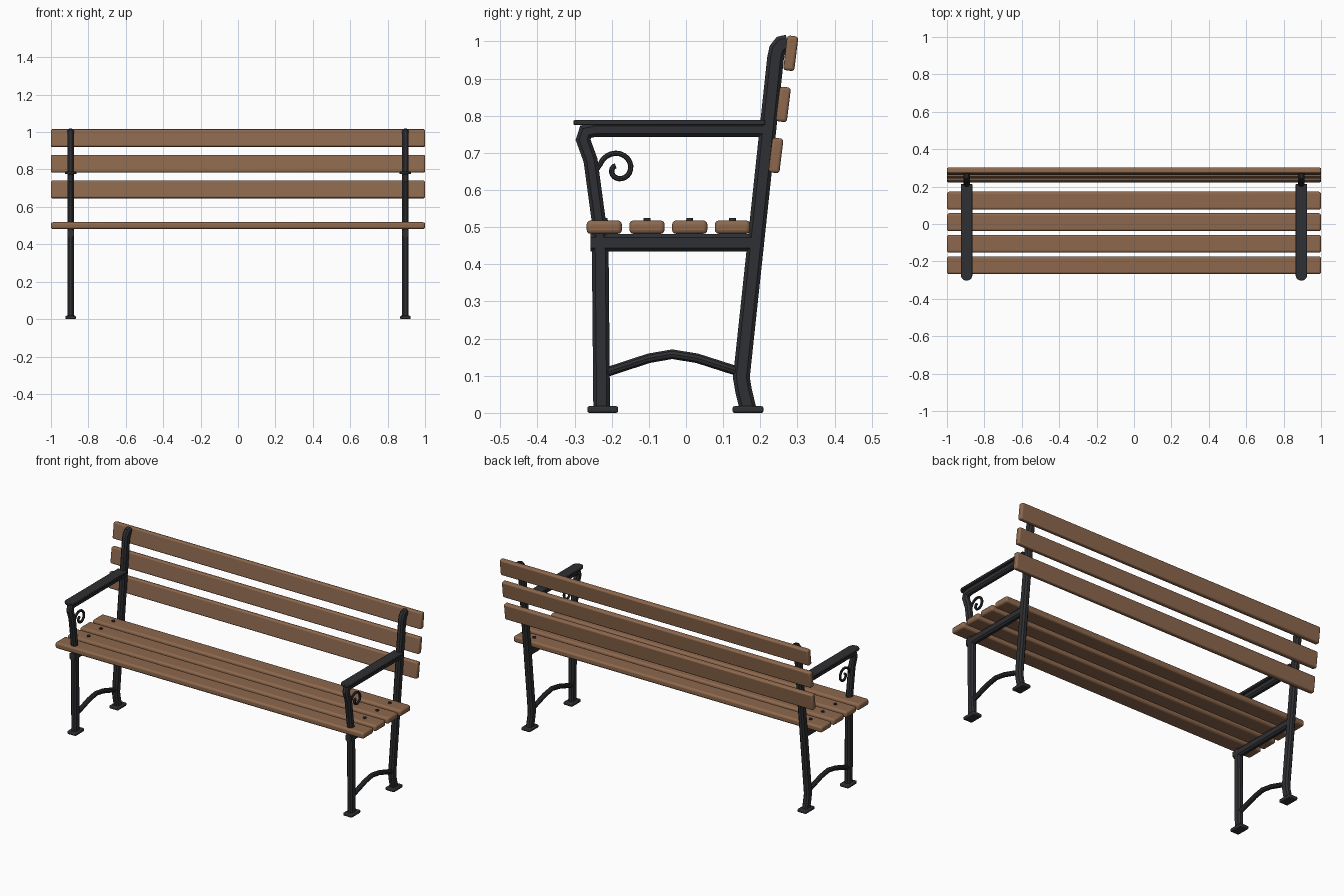
import bpy, bmesh
from math import sin, cos, pi, radians
from mathutils import Vector, Matrix

if "Cube" in bpy.data.objects:
    bpy.data.objects.remove(bpy.data.objects["Cube"])

X = 0.895  # frame position; the mirror makes the other side


def material(name, rgb):
    m = bpy.data.materials.new(name)
    m.diffuse_color = (*rgb, 1)
    m.use_nodes = True
    m.node_tree.nodes["Principled BSDF"].inputs["Base Color"].default_value = m.diffuse_color
    return m


WOOD = material("wood", (0.27, 0.14, 0.075))
IRON = material("iron", (0.028, 0.029, 0.033))


def finish(name, bm, mat, mirror=True, bevel=0.0, segments=2):
    bmesh.ops.recalc_face_normals(bm, faces=bm.faces)
    me = bpy.data.meshes.new(name)
    bm.to_mesh(me)
    bm.free()
    me.materials.append(mat)
    ob = bpy.data.objects.new(name, me)
    bpy.context.collection.objects.link(ob)
    if bevel:
        b = ob.modifiers.new("bevel", 'BEVEL')
        b.width, b.segments = bevel, segments
    if mirror:
        ob.modifiers.new("mirror", 'MIRROR')
    bpy.context.view_layer.objects.active = ob
    ob.select_set(True)
    bpy.ops.object.shade_smooth_by_angle(angle=radians(35))
    ob.select_set(False)
    return ob


def box(name, loc, size, mat, tilt=0.0, **kw):
    bm = bmesh.new()
    bmesh.ops.create_cube(bm, size=1, matrix=Matrix.Translation(loc)
                          @ Matrix.Rotation(tilt, 4, 'X') @ Matrix.Diagonal((*size, 1)))
    return finish(name, bm, mat, **kw)


def chamfered(w, d, c=0.009):
    a, b = w / 2, d / 2
    return [(a, -b + c), (a, b - c), (a - c, b), (-a + c, b),
            (-a, b - c), (-a, -b + c), (-a + c, -b), (a - c, -b)]


def circle(r, n=10):
    return [(r * cos(2 * pi * i / n), r * sin(2 * pi * i / n)) for i in range(n)]


def sweep(name, path, section):
    """Sweep a section (x, in-plane) along a path of (y, z) points."""
    bm = bmesh.new()
    pts = [Vector(p) for p in path]
    rings = []
    for i, p in enumerate(pts):
        a = (p - pts[i - 1]).normalized() if i else None
        b = (pts[i + 1] - p).normalized() if i < len(pts) - 1 else None
        t = ((a or b) + (b or a)).normalized()
        k = 1 / max(t.dot(b or a), 0.8)
        n = Vector((-t.y, t.x)) * k
        rings.append([bm.verts.new((X + u, p.x + n.x * v, p.y + n.y * v)) for u, v in section])
    m = len(section)
    for r, s in zip(rings, rings[1:]):
        for j in range(m):
            bm.faces.new((r[j], r[(j + 1) % m], s[(j + 1) % m], s[j]))
    bm.faces.new(rings[0])
    bm.faces.new(rings[-1])
    return finish(name, bm, IRON)


# Seat slats and their bolts
for i in range(4):
    y = -0.22 + 0.115 * i
    box(f"seat_slat_{i + 1}", (0, y, 0.5), (2, 0.095, 0.036), WOOD,
        mirror=False, bevel=0.011, segments=3)
    bm = bmesh.new()
    bmesh.ops.create_cone(bm, cap_ends=True, segments=12, radius1=0.01, radius2=0.009,
                          depth=0.012, matrix=Matrix.Translation((X, y, 0.518)))
    finish(f"seat_bolt_{i + 1}", bm, IRON)

# Back slats, leaning with the posts
for i in range(3):
    box(f"back_slat_{i + 1}", (0, 0.242 + 0.02 * i, 0.693 + 0.1375 * i), (2, 0.03, 0.094),
        WOOD, tilt=radians(-7), mirror=False, bevel=0.008, segments=3)

# Iron side frames
post = chamfered(0.034, 0.045)
sweep("back_post", [(0.167, 0.01), (0.155, 0.06), (0.149, 0.095), (0.241, 0.955),
                    (0.246, 0.978), (0.257, 0.992), (0.274, 0.996)], post)
sweep("front_leg", [(-0.227, 0.01), (-0.231, 0.45)], post)
sweep("seat_rail", [(-0.257, 0.458), (0.18, 0.458)], chamfered(0.034, 0.046))
sweep("arm_support", [(-0.231, 0.44), (-0.234, 0.51), (-0.257, 0.68), (-0.277, 0.735),
                      (-0.27, 0.757), (-0.245, 0.762), (0.215, 0.762)], chamfered(0.034, 0.038))
sweep("stretcher", [(-0.225, 0.106), (-0.21, 0.111), (-0.1, 0.147), (-0.037, 0.158),
                    (0.03, 0.147), (0.13, 0.115), (0.145, 0.11)], circle(0.0135))

# Scroll under the armrest
spiral = [(-0.245, 0.65)]
for i in range(25):
    f = i / 24
    a, r = radians(165 - 400 * f), 0.05 * (1 - f) + 0.011 * f
    spiral.append((-0.183 + r * cos(a), 0.656 + r * sin(a)))
sweep("scroll", spiral, circle(0.007, 8))

# Flat armrest top with rounded front end
bm = bmesh.new()
r = 0.031
outline = [(X + r, 0.213), (X - r, 0.213)]
outline += [(X - r * cos(pi * i / 12), -0.272 - r * sin(pi * i / 12)) for i in range(13)]
face = bm.faces.new([bm.verts.new((x, y, 0.775)) for x, y in outline])
top = bmesh.ops.extrude_face_region(bm, geom=[face])["geom"]
bmesh.ops.translate(bm, vec=(0, 0, 0.013), verts=[v for v in top if isinstance(v, bmesh.types.BMVert)])
finish("armrest", bm, IRON, bevel=0.003)

# Foot pads
for name, y in (("front_foot", -0.224), ("back_foot", 0.167)):
    box(name, (X, y, 0.009), (0.056, 0.083, 0.018), IRON, bevel=0.005)
